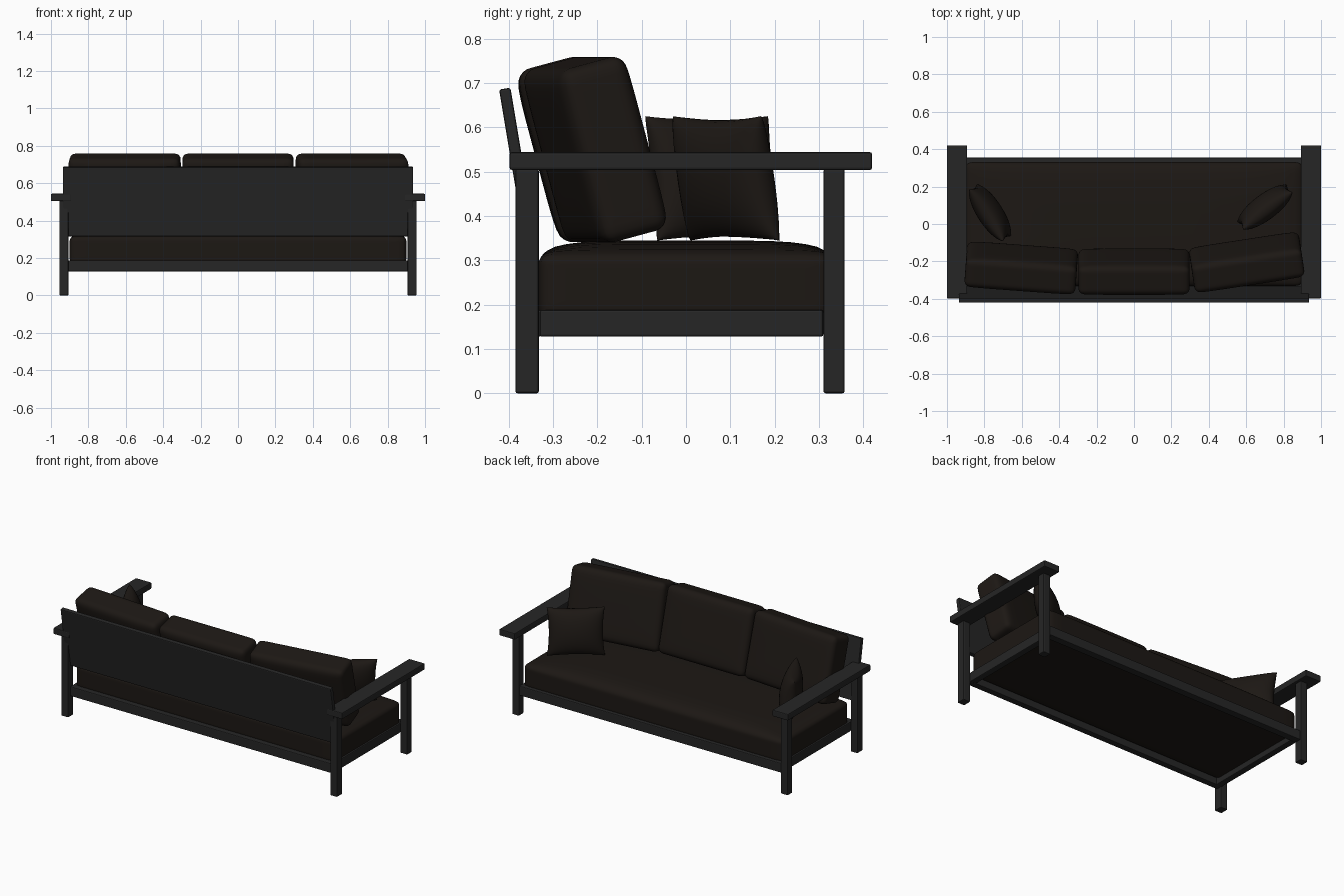
import bpy, bmesh
from math import radians, sin, pi
from mathutils import Vector, Matrix

if "Cube" in bpy.data.objects:
    bpy.data.objects.remove(bpy.data.objects["Cube"])


def material(name, rgb):
    m = bpy.data.materials.new(name)
    m.diffuse_color = (*rgb, 1)
    m.use_nodes = True
    m.node_tree.nodes["Principled BSDF"].inputs["Base Color"].default_value = m.diffuse_color
    return m


WOOD = material("black_wood", (0.019, 0.019, 0.019))
CLOTH = material("dark_fabric", (0.012, 0.009, 0.007))


def add_object(name, bm, mat, matrix):
    mesh = bpy.data.meshes.new(name)
    bmesh.ops.recalc_face_normals(bm, faces=bm.faces)
    bm.to_mesh(mesh)
    bm.free()
    mesh.materials.append(mat)
    ob = bpy.data.objects.new(name, mesh)
    bpy.context.collection.objects.link(ob)
    ob.matrix_world = matrix
    return ob


def smooth(ob, angle):
    bpy.ops.object.select_all(action='DESELECT')
    ob.select_set(True)
    bpy.context.view_layer.objects.active = ob
    bpy.ops.object.shade_smooth_by_angle(angle=radians(angle))


def board(name, x, y, z, rot=Matrix()):
    """Bevelled timber filling the given x, y, z ranges."""
    lo, hi = Vector((x[0], y[0], z[0])), Vector((x[1], y[1], z[1]))
    bm = bmesh.new()
    bmesh.ops.create_cube(bm, size=1)
    bmesh.ops.scale(bm, vec=hi - lo, verts=bm.verts)
    bmesh.ops.bevel(bm, geom=bm.edges[:], offset=0.005, segments=2,
                    profile=0.5, affect='EDGES')
    return add_object(name, bm, WOOD, Matrix.Translation((lo + hi) / 2) @ rot)


def placed(loc, turn, lean):
    """Stand a flat cushion upright: local y becomes up, leaning back."""
    return (Matrix.Translation(loc) @ Matrix.Rotation(radians(turn), 4, 'Z')
            @ Matrix.Rotation(radians(90 + lean), 4, 'X'))


def cushion(name, size, r, puff, matrix, flat_bottom=False):
    """Rounded box, thinning towards its rim; thickness along local z."""
    half = Vector(size) / 2
    bm = bmesh.new()
    bmesh.ops.create_cube(bm, size=2)
    bmesh.ops.subdivide_edges(bm, edges=bm.edges[:], cuts=19, use_grid_fill=True)
    for v in bm.verts:
        p = Vector([sin(c * pi / 2) * h for c, h in zip(v.co, half)])
        core = Vector([max(-(h - r), min(h - r, c)) for c, h in zip(p, half)])
        p = core + (p - core).normalized() * r
        if p.z > 0 or not flat_bottom:
            u, w = p.x / half.x, p.y / half.y
            p.z *= 1 - puff * (1 - (1 - u ** 6) * (1 - w ** 6))
        v.co = p
    smooth(add_object(name, bm, CLOTH, matrix), 60)


def pillow(name, width, height, thick, matrix, n=20):
    """Throw pillow: two puffed sheets joined at a pinched seam."""
    bm = bmesh.new()
    for side in (1, -1):
        rows = []
        for j in range(n + 1):
            row = []
            for i in range(n + 1):
                u = sin((2 * i / n - 1) * pi / 2)
                w = sin((2 * j / n - 1) * pi / 2)
                x = width / 2 * u * (1 - 0.07 * (1 - w * w))
                y = height / 2 * w * (1 - 0.07 * (1 - u * u))
                h = max(0, (1 - u * u) * (1 - w * w)) ** 0.42
                row.append(bm.verts.new((x, y, side * thick / 2 * h)))
            rows.append(row)
        for a, b in zip(rows, rows[1:]):
            for i in range(n):
                bm.faces.new((a[i], a[i + 1], b[i + 1], b[i]))
    bmesh.ops.remove_doubles(bm, verts=bm.verts, dist=0.0002)
    smooth(add_object(name, bm, CLOTH, matrix), 60)


# Legs, armrests and side rails, mirrored left and right
for side, s in (("left", -1), ("right", 1)):
    def span(a, b):
        return sorted((s * a, s * b))
    board(side + "_rear_leg", span(0.907, 0.955), (-0.385, -0.332), (0, 0.506))
    board(side + "_front_leg", span(0.907, 0.955), (0.31, 0.358), (0, 0.506))
    board(side + "_armrest", span(0.892, 1.0), (-0.398, 0.42), (0.504, 0.544))
    board(side + "_side_rail", span(0.87, 0.91), (-0.33, 0.31), (0.128, 0.188))

# Long rails of the base and the leaning back panel
board("rear_rail", (-0.908, 0.908), (-0.365, -0.325), (0.128, 0.188))
board("front_rail", (-0.908, 0.908), (0.31, 0.355), (0.128, 0.188))
board("back_panel", (-0.936, 0.936), (-0.391, -0.365), (0.315, 0.69),
      Matrix.Rotation(radians(9.5), 4, 'X'))

# Seat
cushion("seat_cushion", (1.8, 0.665, 0.185), 0.035, 0.3,
        Matrix.Translation((0, 0, 0.252)), flat_bottom=True)

# Loose back cushions, outer two turned inwards
for name, x, y, turn in (("left", -0.603, -0.235, -4.2), ("middle", 0, -0.255, 0),
                         ("right", 0.603, -0.205, 8.7)):
    cushion(name + "_back_cushion", (0.595, 0.405, 0.172), 0.032, 0.12,
            placed((x, y, 0.55), turn, 15))

# Throw pillows
pillow("left_pillow", 0.33, 0.285, 0.13, placed((-0.77, 0.06, 0.485), -57, 10))
pillow("right_pillow", 0.33, 0.285, 0.13, placed((0.70, 0.09, 0.485), 37, 10))
